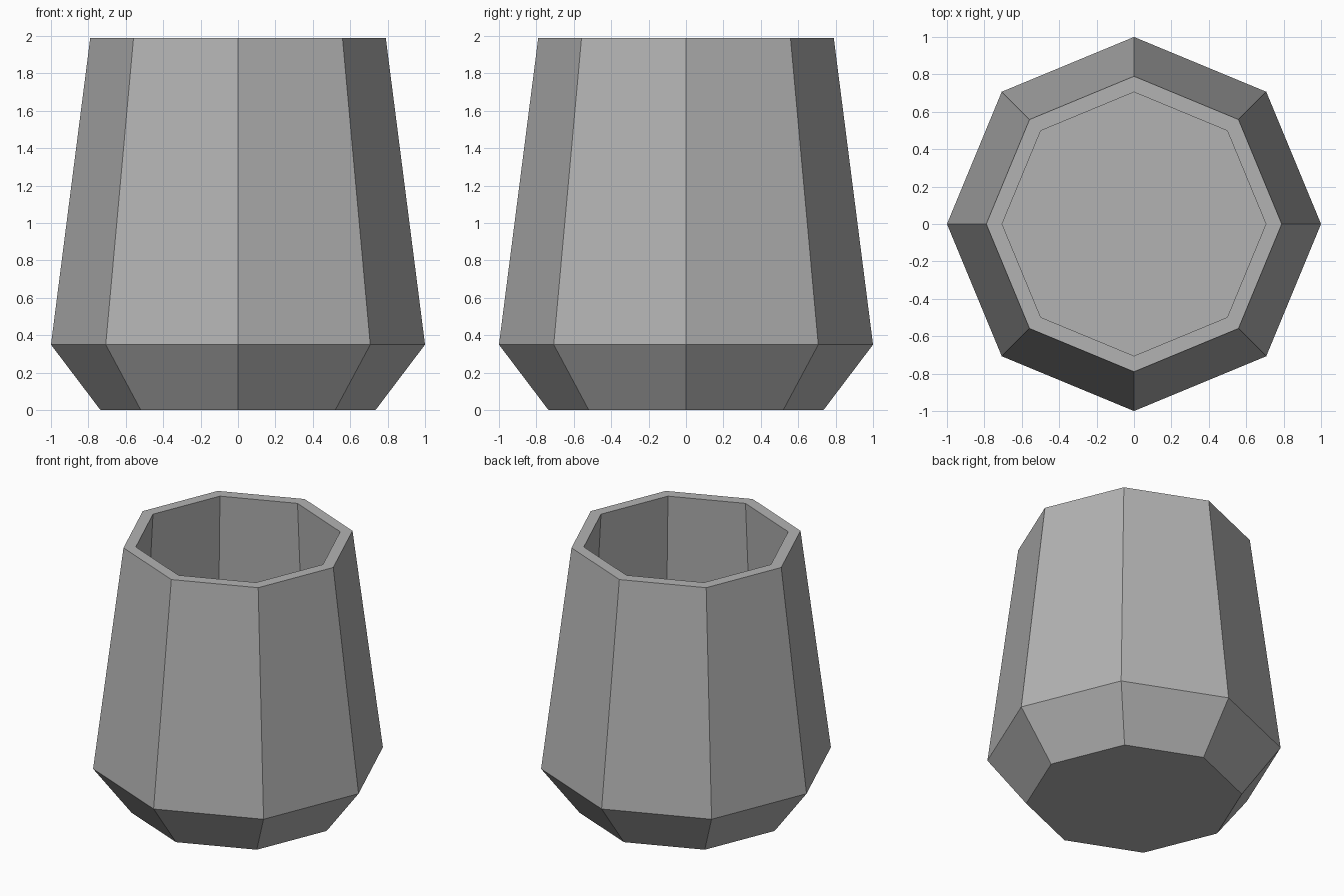
import bpy, bmesh
from math import cos, sin, pi

SIDES = 8

cube = bpy.data.objects.get("Cube")
if cube:
    bpy.data.objects.remove(cube, do_unlink=True)

# One plain grey for the whole cup
grey = bpy.data.materials.new("plain_grey")
grey.use_nodes = True
colour = (0.45, 0.45, 0.45, 1)
grey.diffuse_color = colour
grey.node_tree.nodes["Principled BSDF"].inputs["Base Color"].default_value = colour

# Profile (radius, height): outer base, belly, rim, inner wall, inner floor
profile = [(0.735, 0), (1, 0.35), (0.79, 1.99), (0.705, 1.99), (0.8, 0.35)]

bm = bmesh.new()
rings = []
for r, z in profile:
    rings.append([bm.verts.new((r * cos(2 * pi * i / SIDES), r * sin(2 * pi * i / SIDES), z))
                  for i in range(SIDES)])

# Walls between neighbouring rings
for low, high in zip(rings, rings[1:]):
    for i in range(SIDES):
        j = (i + 1) % SIDES
        bm.faces.new((low[i], low[j], high[j], high[i]))

# Underside and inner floor
bm.faces.new(rings[0][::-1])
bm.faces.new(rings[-1])
bmesh.ops.recalc_face_normals(bm, faces=bm.faces)

mesh = bpy.data.meshes.new("octagonal_cup")
bm.to_mesh(mesh)
bm.free()
mesh.materials.append(grey)
cup = bpy.data.objects.new("octagonal_cup", mesh)
bpy.context.collection.objects.link(cup)
